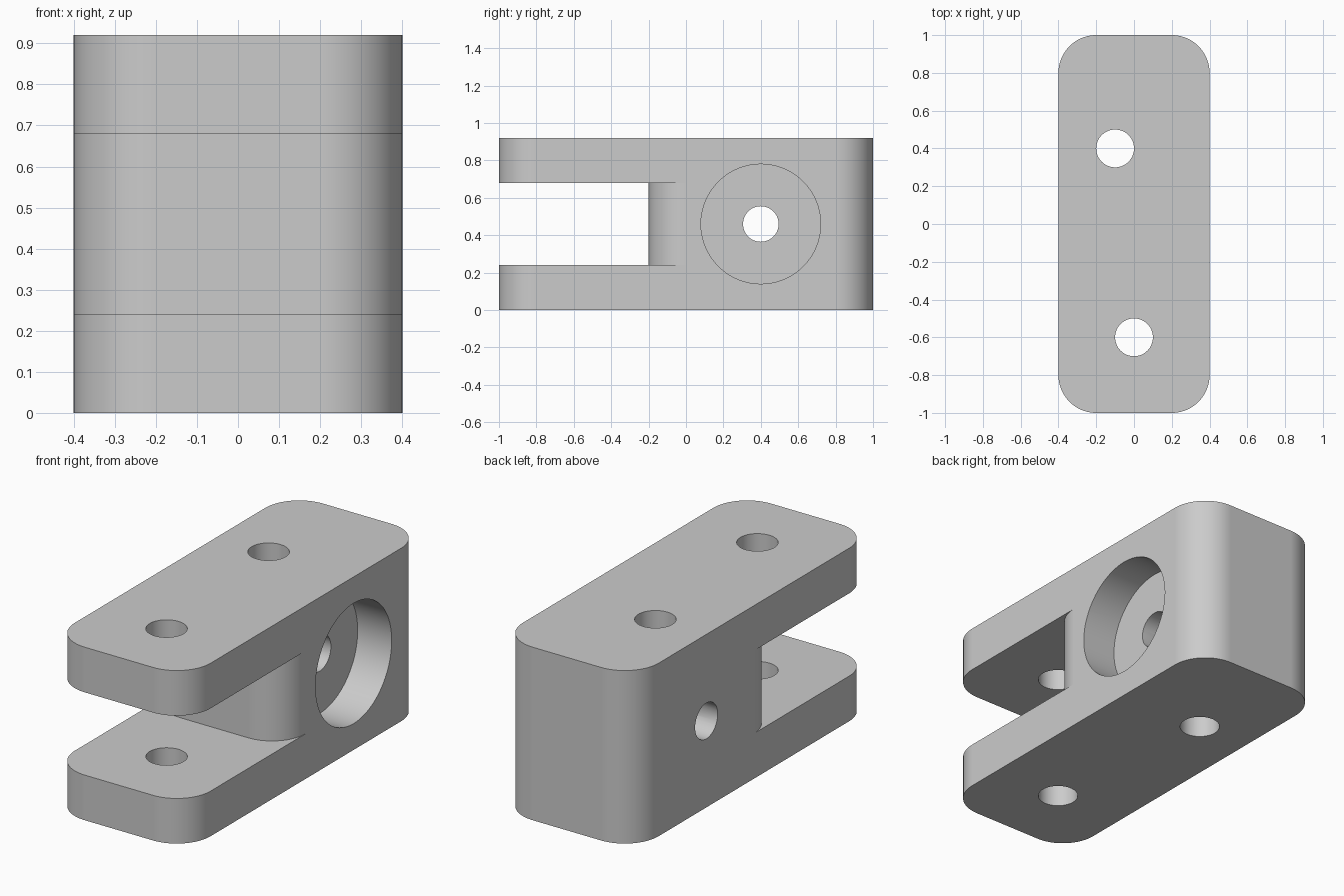
import bpy, bmesh
from math import pi, cos, sin, radians
from mathutils import Matrix, Vector

old = bpy.data.objects.get("Cube")
if old:
    bpy.data.objects.remove(old, do_unlink=True)

W, L, H, R = 0.4, 1.0, 0.92, 0.2      # half width, half length, height, corner radius
SLOT_Y, SLOT_LOW, SLOT_HIGH = -0.2, 0.24, 0.68
STEPS = 24

grey = bpy.data.materials.new("plain_grey")
grey.use_nodes = True
colour = (0.6, 0.6, 0.6, 1)
grey.diffuse_color = colour
grey.node_tree.nodes["Principled BSDF"].inputs["Base Color"].default_value = colour


def arc(cx, cy, start):
    """Quarter turn of the corner radius, anticlockwise from the start angle."""
    angles = [radians(start + 90 * i / STEPS) for i in range(STEPS + 1)]
    return [(cx + R * cos(a), cy + R * sin(a)) for a in angles]


def make_object(name, bm):
    bmesh.ops.recalc_face_normals(bm, faces=bm.faces)
    mesh = bpy.data.meshes.new(name)
    bm.to_mesh(mesh)
    bm.free()
    obj = bpy.data.objects.new(name, mesh)
    bpy.context.collection.objects.link(obj)
    mesh.materials.append(grey)
    return obj


def extrude(name, outline, low, high):
    bm = bmesh.new()
    face = bm.faces.new([bm.verts.new((x, y, low)) for x, y in outline])
    side = bmesh.ops.extrude_face_region(bm, geom=[face])["geom"]
    top = [v for v in side if isinstance(v, bmesh.types.BMVert)]
    bmesh.ops.translate(bm, verts=top, vec=(0, 0, high - low))
    return make_object(name, bm)


def cylinder(name, centre, radius, depth, axis):
    bm = bmesh.new()
    turn = Matrix.Rotation(pi / 2, 4, 'Y') if axis == 'X' else Matrix()
    bmesh.ops.create_cone(bm, cap_ends=True, segments=64, radius1=radius, radius2=radius,
                          depth=depth, matrix=Matrix.Translation(Vector(centre)) @ turn)
    return make_object(name, bm)


# Rounded block
block = extrude("clevis_block",
                arc(W - R, L - R, 0) + arc(R - W, L - R, 90)
                + arc(R - W, R - L, 180) + arc(W - R, R - L, 270), 0, H)

# Slot with a rounded inner end, pin holes, cross hole and counterbore
right_round = arc(W - R, SLOT_Y + R, 270)[::-1]
left_round = arc(R - W, SLOT_Y + R, 180)[::-1]
slot_outline = ([(-0.6, -1.2), (0.6, -1.2), (0.6, SLOT_Y + R)] + right_round
                + left_round + [(-0.6, SLOT_Y + R)])
cutters = [
    extrude("slot_cutter", slot_outline, SLOT_LOW, SLOT_HIGH),
    cylinder("front_pin_hole", (0, -0.6, H / 2), 0.1, 2, 'Z'),
    cylinder("rear_pin_hole", (-0.1, 0.4, H / 2), 0.1, 2, 'Z'),
    cylinder("cross_hole", (0, 0.4, H / 2), 0.095, 2, 'X'),
    cylinder("counterbore", (0.5, 0.4, H / 2), 0.32, 0.6, 'X'),
]
for cutter in cutters:
    cutter.hide_render = True
    mod = block.modifiers.new(cutter.name, 'BOOLEAN')
    mod.operation, mod.solver, mod.object = 'DIFFERENCE', 'EXACT', cutter

# Bake the cuts and drop the cutters
graph = bpy.context.evaluated_depsgraph_get()
block_mesh = bpy.data.meshes.new_from_object(block.evaluated_get(graph))
block.modifiers.clear()
block.data = block_mesh
for cutter in cutters:
    bpy.data.objects.remove(cutter, do_unlink=True)

# Smooth rounds, crisp edges, flat faces
bpy.ops.object.select_all(action='DESELECT')
block.select_set(True)
bpy.context.view_layer.objects.active = block
bpy.ops.object.shade_smooth_by_angle(angle=radians(30))
weighted = block.modifiers.new("flat_face_normals", 'WEIGHTED_NORMAL')
weighted.keep_sharp = True
